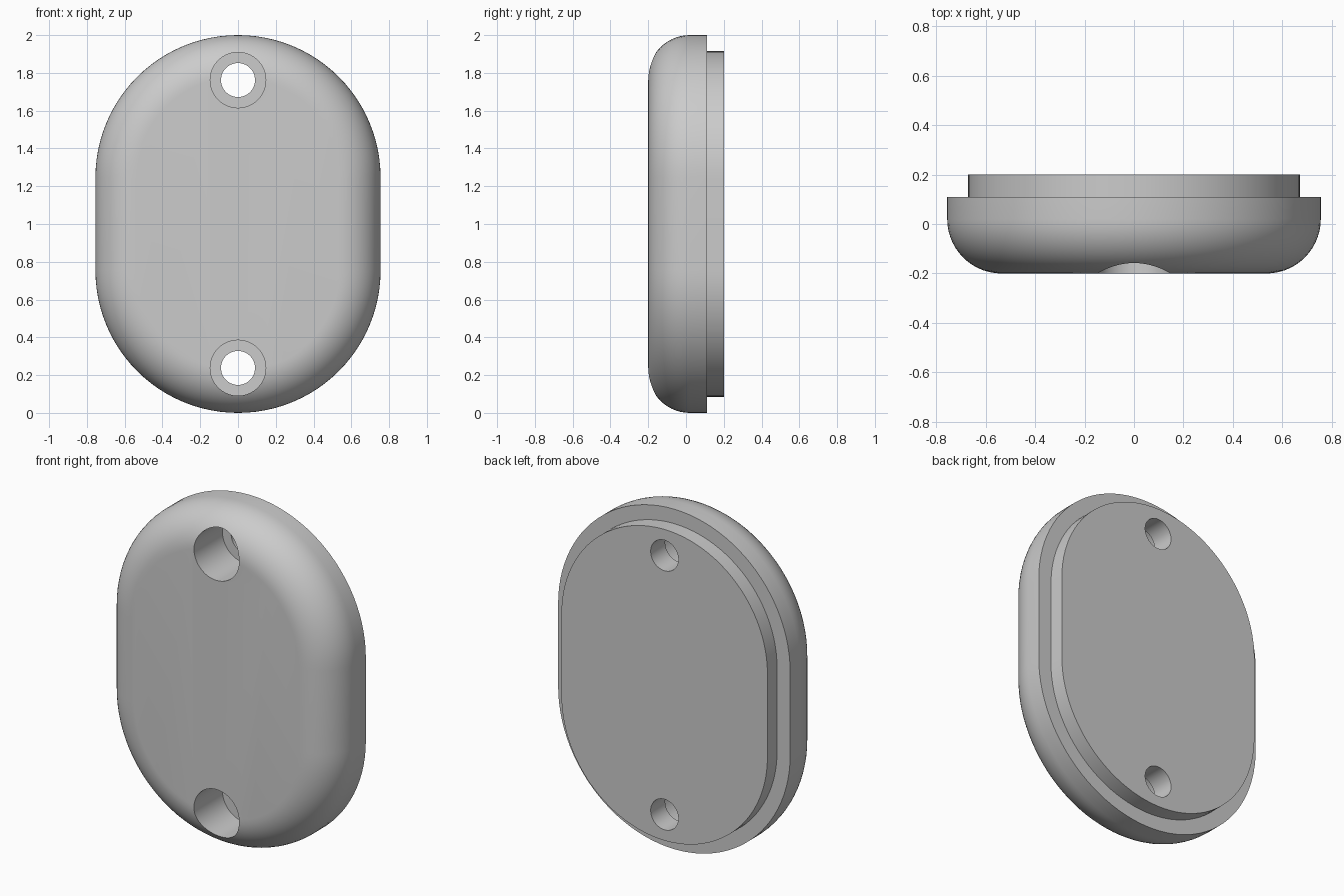
import bpy, bmesh
from math import sin, cos, pi

if "Cube" in bpy.data.objects:
    bpy.data.objects.remove(bpy.data.objects["Cube"])

HALF_WIDTH, MID_Z, FILLET = 0.755, 1.0, 0.22
FRONT, STEP, BACK = -0.2, 0.11, 0.2
ARC_STEPS = 48

grey = bpy.data.materials.new("light grey")
grey.use_nodes = True
colour = (0.6, 0.6, 0.6, 1)
grey.diffuse_color = colour
grey.node_tree.nodes["Principled BSDF"].inputs["Base Color"].default_value = colour


def stadium(bm, inset, y):
    """Ring of vertices: straight sides with a half circle at each end."""
    r = HALF_WIDTH - inset
    ring = []
    for start, centre in ((0, 2 - HALF_WIDTH), (pi, HALF_WIDTH)):
        for i in range(ARC_STEPS + 1):
            a = start + pi * i / ARC_STEPS
            ring.append(bm.verts.new((r * cos(a), y, centre + r * sin(a))))
    return ring


def cutter(name, radius, y0, y1, z):
    bpy.ops.mesh.primitive_cylinder_add(
        vertices=64, radius=radius, depth=y1 - y0,
        location=(0, (y0 + y1) / 2, z), rotation=(pi / 2, 0, 0))
    ob = bpy.context.object
    ob.name = name
    ob.hide_render = True
    return ob


# Plate: rounded front edge, straight rim, then a narrower raised back
profile = []
for i in range(15):
    a = pi / 2 * i / 14
    profile.append((FILLET * (1 - sin(a)), FRONT + FILLET * (1 - cos(a))))
profile += [(0, STEP), (0.085, STEP), (0.085, BACK)]

bm = bmesh.new()
rings = [stadium(bm, inset, y) for inset, y in profile]
for a, b in zip(rings, rings[1:]):
    for i in range(len(a)):
        j = (i + 1) % len(a)
        bm.faces.new((a[i], a[j], b[j], b[i]))
bm.faces.new(rings[0])
bm.faces.new(rings[-1])
bmesh.ops.recalc_face_normals(bm, faces=bm.faces)
mesh = bpy.data.meshes.new("cover_plate")
bm.to_mesh(mesh)
bm.free()
mesh.materials.append(grey)
plate = bpy.data.objects.new("cover_plate", mesh)
bpy.context.collection.objects.link(plate)

# Two counterbored screw holes
for side, offset in (("top", 0.762), ("bottom", -0.762)):
    z = MID_Z + offset
    for tool in (cutter(side + "_counterbore", 0.147, -0.4, 0.065, z),
                 cutter(side + "_screw_hole", 0.09, -0.3, 0.4, z)):
        mod = plate.modifiers.new(tool.name, "BOOLEAN")
        mod.operation = "DIFFERENCE"
        mod.solver = "EXACT"
        mod.object = tool
        bpy.context.view_layer.objects.active = plate
        bpy.ops.object.modifier_apply(modifier=mod.name)
        bpy.data.objects.remove(tool)

bpy.ops.object.select_all(action="DESELECT")
plate.select_set(True)
bpy.context.view_layer.objects.active = plate
bpy.ops.object.shade_smooth_by_angle(angle=pi / 6)
